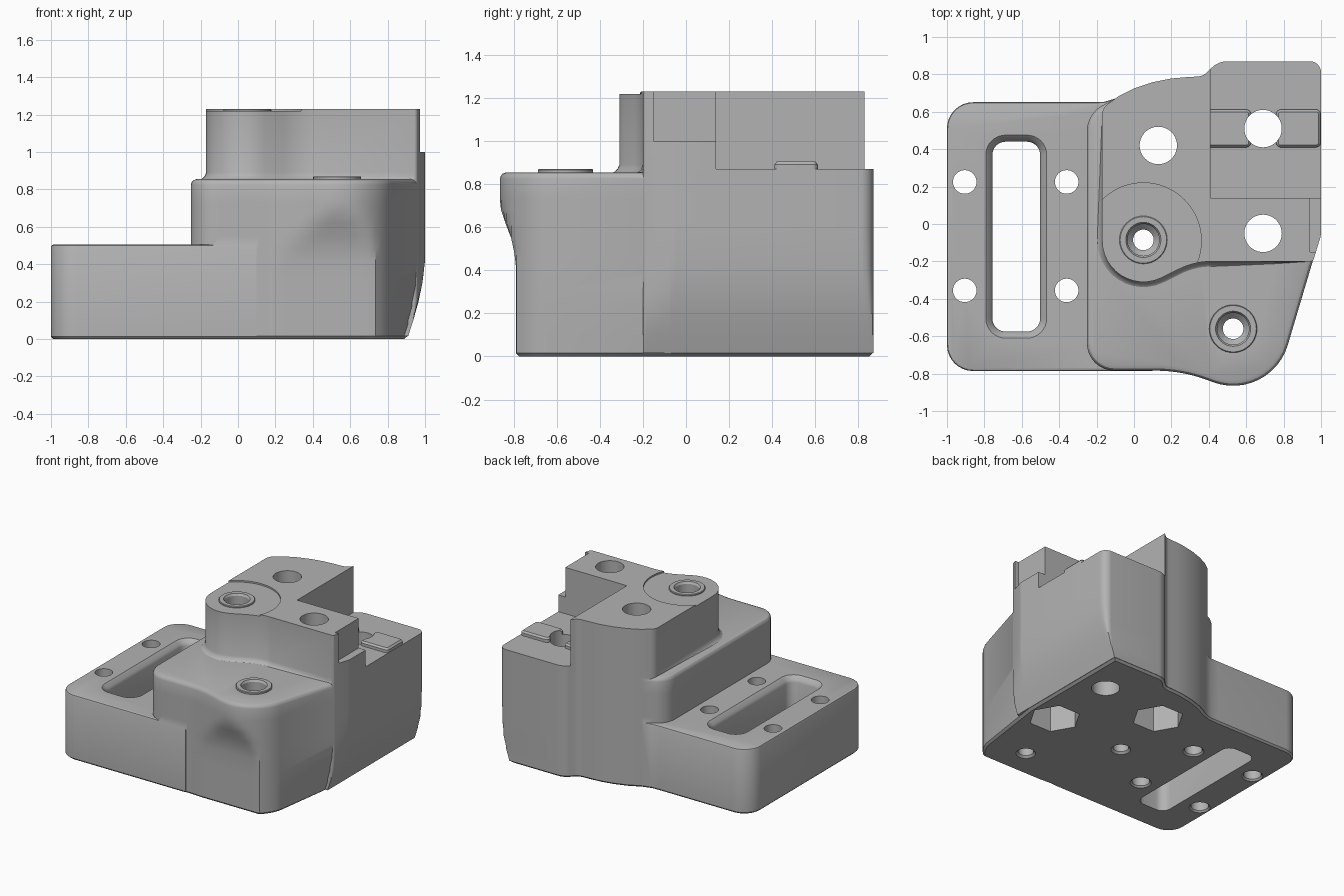
import bpy, bmesh, math
from mathutils import Vector

cube = bpy.data.objects.get("Cube")
if cube:
    bpy.data.objects.remove(cube)

grey = bpy.data.materials.new("plain_grey")
grey.use_nodes = True
GREY = (0.45, 0.45, 0.45, 1)
grey.diffuse_color = GREY
grey.node_tree.nodes["Principled BSDF"].inputs["Base Color"].default_value = GREY


def arc(cx, cy, r, a, b, n=12):
    angles = [math.radians(a + (b - a) * i / n) for i in range(n + 1)]
    return [(cx + r * math.cos(t), cy + r * math.sin(t), 0) for t in angles]


def rounded(corners, n=8):
    """Outline from (x, y, fillet radius) corners."""
    out = []
    for i, (x, y, r) in enumerate(corners):
        p = Vector((x, y))
        if r == 0:
            out.append(p)
            continue
        a = (Vector(corners[i - 1][:2]) - p).normalized()
        b = (Vector(corners[(i + 1) % len(corners)][:2]) - p).normalized()
        half = a.angle(b) / 2
        centre = p + (a + b).normalized() * r / math.sin(half)
        start = p + a * r / math.tan(half) - centre
        end = p + b * r / math.tan(half) - centre
        sweep = start.angle(end)
        for k in range(n + 1):
            t = k / n
            out.append(centre + (start * math.sin((1 - t) * sweep)
                                 + end * math.sin(t * sweep)) / math.sin(sweep))
    return out


def grow(pts, d, keep=lambda p: False):
    """Offset a counter-clockwise outline outwards by d."""
    out = []
    for i, p in enumerate(pts):
        e = (p - pts[i - 1]).normalized()
        f = (pts[(i + 1) % len(pts)] - p).normalized()
        m = Vector((e.y + f.y, -e.x - f.x)).normalized()
        step = 0 if keep(p) else d / max(0.4, m.dot(Vector((e.y, -e.x))))
        out.append(p + m * step)
    return out


def loft(name, rings):
    """Closed solid through (z, outline) rings."""
    bm = bmesh.new()
    loops = [[bm.verts.new((p[0], p[1], z)) for p in pts] for z, pts in rings]
    for low, high in zip(loops, loops[1:]):
        for i in range(len(low)):
            bm.faces.new((low[i - 1], low[i], high[i], high[i - 1]))
    bm.faces.new(loops[0][::-1])
    bm.faces.new(loops[-1])
    bmesh.ops.recalc_face_normals(bm, faces=bm.faces)
    mesh = bpy.data.meshes.new(name)
    bm.to_mesh(mesh)
    bm.free()
    mesh.materials.append(grey)
    ob = bpy.data.objects.new(name, mesh)
    bpy.context.collection.objects.link(ob)
    return ob


def turned(name, x, y, profile, n=40):
    return loft(name, [(z, arc(x, y, r, 0, 360, n)[:-1]) for z, r in profile])


def slab(name, x0, x1, y0, y1, r, levels):
    box = [(x0, y0, r), (x1, y0, r), (x1, y1, r), (x0, y1, r)]
    pts = rounded(box)
    return loft(name, [(z, grow(pts, d)) for z, d in levels])


def combine(target, tool, operation):
    mod = target.modifiers.new("combine", 'BOOLEAN')
    mod.operation, mod.solver, mod.object = operation, 'EXACT', tool
    bpy.context.view_layer.objects.active = target
    bpy.ops.object.modifier_apply(modifier=mod.name)
    bpy.data.objects.remove(tool)


def lookup(table, z):
    for (z0, v0), (z1, v1) in zip(table, table[1:]):
        if z <= z1:
            return v0 + (v1 - v0) * max(0, z - z0) / (z1 - z0)
    return table[-1][1]


# Side and front faces that curve outwards with height
SIDE = [(0, .905), (.1, .937), (.2, .965), (.3, .986), (.42, 1)]
FRONT = [(.42, -.793), (.48, -.8), (.55, -.815), (.62, -.842), (.68, -.862), (.73, -.872)]


def bounded(pts, z, d):
    sx, fy = lookup(SIDE, z) + d, lookup(FRONT, z) - d
    return [Vector((min(p.x, sx), max(p.y, fy))) for p in pts]


# Rear outline shared by the main body and the tower
rear = [(1, -.06, .1), (1, .87, .06), (.45, .87, .12), (.37, .79, .08), (.28, .785, 0),
        (.2, .778, 0), (.1, .758, 0), (0, .725, 0), (-.08, .685, 0)]

# Main body
body_pts = rounded([(-.255, -.787, .15), (.255, -.787, .8)]
                   + arc(.53, -.56, .308, 250, 343) + rear + [(-.255, .59, .16)])
body_levels = [(0, -.015), (.015, 0)] + [(z, 0) for z, v in SIDE[1:] + FRONT[1:]]
body_levels += [(.825, 0), (.838, -.004), (.848, -.012), (.855, -.03)]
body = loft("mounting_block", [(z, bounded(grow(body_pts, d - .003), z, d - .003))
                               for z, d in body_levels])

# Low flange with blended rear edge
flange_pts = rounded([(-1, -.786, .14), (.1, -.786, 0), (.1, .6, 0), (0, .718, 0),
                      (-.09, .674, 0), (-.16, .653, 0), (-.23, .651, 0), (-1, .651, .14)])
combine(body, loft("flange", [(z, grow(flange_pts, d)) for z, d in
        [(0, -.013), (.013, 0), (.492, 0), (.501, -.004), (.505, -.013)]]), 'UNION')

# Tower with a flared foot
tower_pts = rounded(arc(.05, -.09, .22, 180, 295) + [(.324, -.2, .4), (.957, -.2, .02)]
                    + rear + [(-.17, .62, .07)])
tower_levels = [(.015, 0)] + [(z, 0) for z, v in SIDE[1:]] + [
    (.6, 0), (.85, .035), (.858, .022), (.87, .009), (.89, 0), (1.23, 0)]
combine(body, loft("tower", [
    (z, bounded(grow(tower_pts, d, lambda p: p.y > .5 or p.x > .9), z, 0))
    for z, d in tower_levels]), 'UNION')


def cut_box(x0, x1, y0, y1, z0):
    box = [Vector(p) for p in ((x0, y0), (x1, y0), (x1, y1), (x0, y1))]
    combine(body, loft("cutter", [(z0, box), (1.5, box)]), 'DIFFERENCE')


# Rear shelf and side step
cut_box(.41, 1.2, .14, 1.2, .87)
cut_box(.94, 1.2, -.15, .3, 1.0)

# Shelf ridges
for x0, x1 in ((.37, .625), (.76, .998)):
    combine(body, slab("ridge", x0, x1, .41, .612, .025,
                       [(.8, 0), (.892, 0), (.905, -.012)]), 'UNION')

# Shallow round recess and the two raised collars
combine(body, turned("recess", .05, -.09, [(1.218, .31), (1.4, .31)], 64), 'DIFFERENCE')
for x, y, top in ((.05, -.085, 1.229), (.53, -.56, .87)):
    combine(body, turned("collar", x, y, [(top - .1, .128), (top - .004, .128),
                                          (top, .124)]), 'UNION')
    combine(body, turned("stepped_hole", x, y, [
        (-.1, .07), (0, .07), (.015, .055), (top - .13, .055), (top - .1, .085),
        (top - .015, .085), (top + .01, .1)]), 'DIFFERENCE')

# Large through holes, two with hexagonal nut pockets
for x, y, nut in ((.13, .42, True), (.69, -.05, True), (.69, .51, False)):
    combine(body, turned("bolt_hole", x, y, [(-.1, .1), (1.5, .1)]), 'DIFFERENCE')
    if nut:
        combine(body, turned("nut_pocket", x, y, [(-.1, .185), (.3, .185)], 6), 'DIFFERENCE')

# Flange screw holes and slot
for x in (-.905, -.36):
    for y in (-.355, .225):
        combine(body, turned("screw_hole", x, y, [(-.1, .075), (0, .075), (.012, .063),
                                                  (.7, .063)], 32), 'DIFFERENCE')
combine(body, slab("slot", -.757, -.502, -.575, .44, .07,
                   [(-.1, 0), (.46, 0), (.48, .008), (.505, .035), (.6, .035)]), 'DIFFERENCE')

bpy.ops.object.select_all(action='DESELECT')
body.select_set(True)
bpy.context.view_layer.objects.active = body
bpy.ops.object.shade_smooth_by_angle(angle=math.radians(30))
